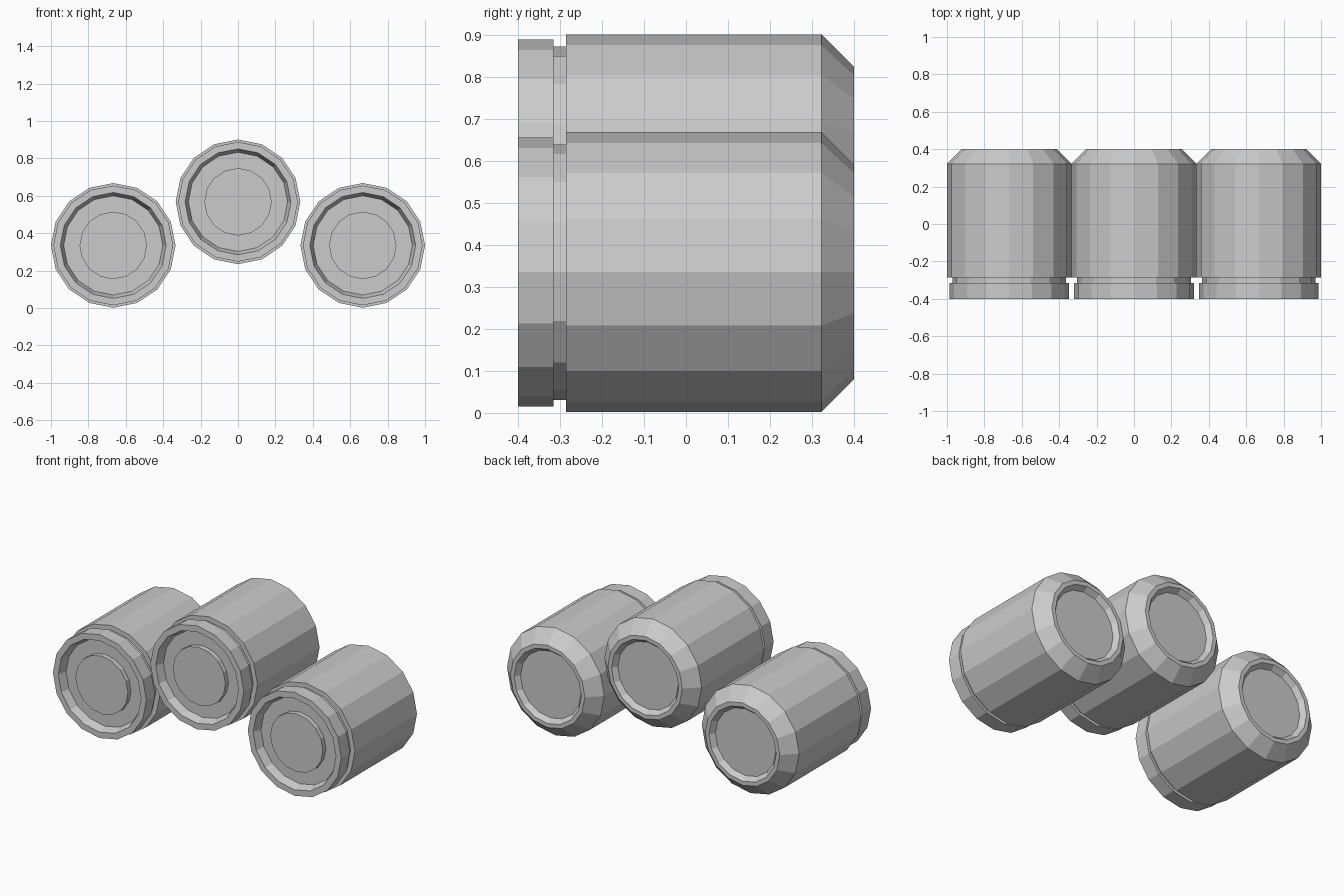
import bpy, bmesh
from math import sin, cos, tau

if "Cube" in bpy.data.objects:
    bpy.data.objects.remove(bpy.data.objects["Cube"], do_unlink=True)

SIDES = 16

# Plain grey metal
grey = bpy.data.materials.new("light_grey")
grey.use_nodes = True
colour = (0.6, 0.6, 0.6, 1)
grey.diffuse_color = colour
grey.node_tree.nodes["Principled BSDF"].inputs["Base Color"].default_value = colour

# Can outline from the front centre to the back centre: (radius, y)
PROFILE = [
    (0.18, -0.38), (0.18, -0.35),                   # raised front button
    (0.265, -0.35), (0.283, -0.4), (0.32, -0.4),    # front recess and lip
    (0.32, -0.315), (0.304, -0.315),                # lip band
    (0.304, -0.285), (0.333, -0.285),               # neck groove
    (0.333, 0.322), (0.255, 0.4),                   # body and back chamfer
    (0.23, 0.4), (0.207, 0.37),                     # back recess
]


def lathe_can(name, location):
    """Spin the outline round the y axis and cap both ends."""
    bm = bmesh.new()
    angles = [tau * i / SIDES for i in range(SIDES)]
    rings = [[bm.verts.new((r * cos(a), y, r * sin(a))) for a in angles]
             for r, y in PROFILE]
    for a, b in zip(rings, rings[1:]):
        for i in range(SIDES):
            j = (i + 1) % SIDES
            bm.faces.new((a[i], a[j], b[j], b[i]))
    bm.faces.new(rings[0])
    bm.faces.new(rings[-1])
    bmesh.ops.recalc_face_normals(bm, faces=bm.faces)
    mesh = bpy.data.meshes.new(name)
    bm.to_mesh(mesh)
    bm.free()
    mesh.materials.append(grey)
    can = bpy.data.objects.new(name, mesh)
    can.location = location
    bpy.context.collection.objects.link(can)


# Two lower cans with one nested above them
lathe_can("left_can", (0.667, 0, 0.335))
lathe_can("right_can", (-0.667, 0, 0.335))
lathe_can("upper_can", (0, 0, 0.568))
